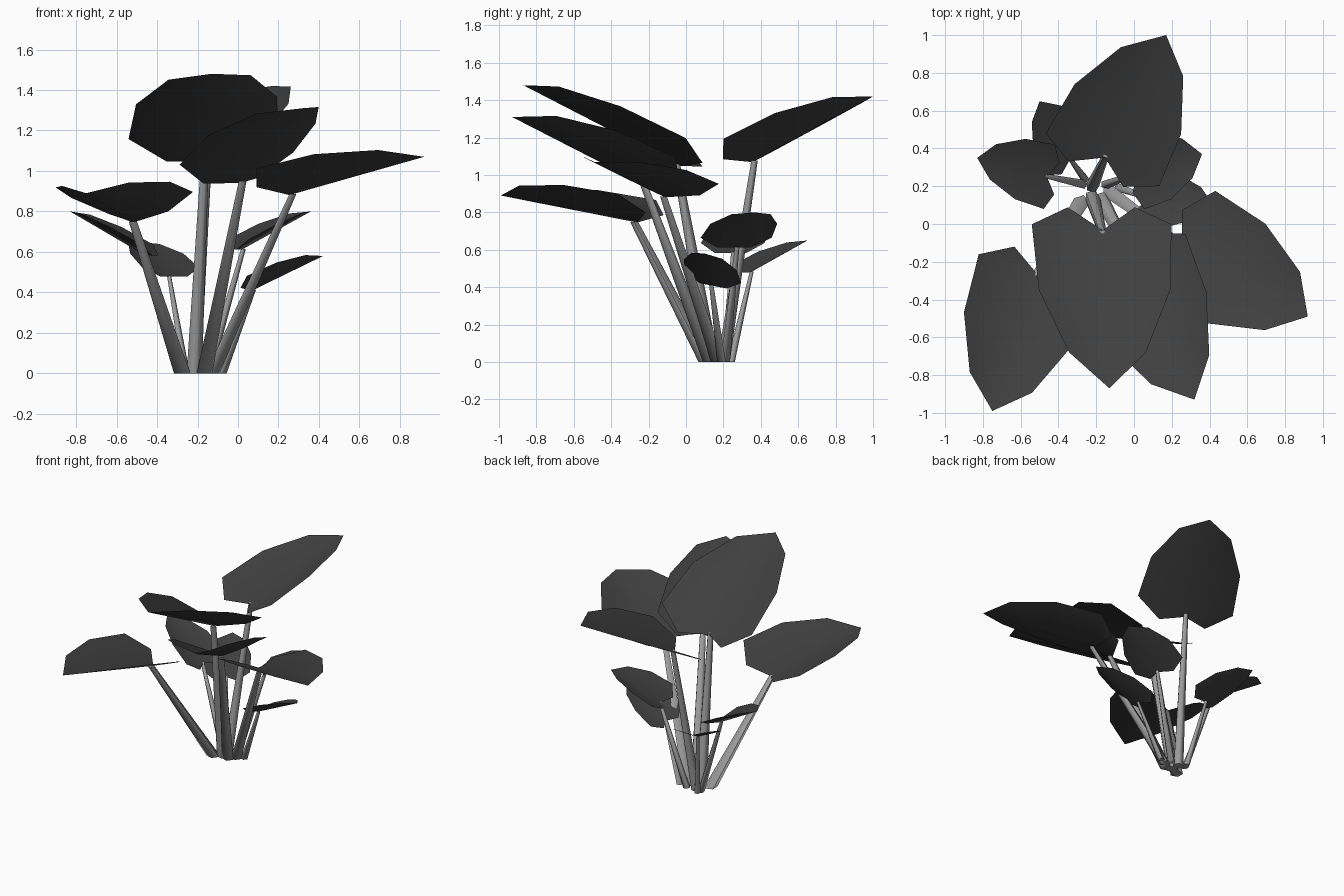
import bpy
import bmesh
import math
from mathutils import Vector

cube = bpy.data.objects.get("Cube")
if cube:
    bpy.data.objects.remove(cube, do_unlink=True)


def make_material(name, grey):
    mat = bpy.data.materials.new(name)
    mat.use_nodes = True
    colour = (grey, grey, grey, 1)
    mat.diffuse_color = colour
    mat.node_tree.nodes["Principled BSDF"].inputs["Base Color"].default_value = colour
    return mat


leaf_material = make_material("dark grey leaf", 0.05)
stem_material = make_material("pale grey stem", 0.33)

# Leaf outline: (rib position, edge position, half width) as fractions
OUTLINE = [(0.1, 0.0, 0.48), (0.16, 0.13, 1.0), (0.5, 0.5, 0.94), (0.83, 0.83, 0.55)]
STEM_SIDES = 5


def finish(bm, name, material, angle):
    mesh = bpy.data.meshes.new(name)
    bm.to_mesh(mesh)
    bm.free()
    mesh.materials.append(material)
    obj = bpy.data.objects.new(name, mesh)
    bpy.context.scene.collection.objects.link(obj)
    bpy.ops.object.select_all(action='DESELECT')
    obj.select_set(True)
    bpy.context.view_layer.objects.active = obj
    bpy.ops.object.shade_smooth_by_angle(angle=math.radians(angle))


def make_leaf(name, base, tip, side, cup):
    """Shallow cupped blade, with its two halves mirrored about the rib."""
    axis = tip - base
    up = side.cross(axis).normalized()
    if up.z < 0:
        up = -up
    bm = bmesh.new()
    ribs = [bm.verts.new(base + axis * rib) for rib, _, _ in OUTLINE]
    end = bm.verts.new(tip)
    for sign in (-1, 1):
        edge = [bm.verts.new(base + axis * u + side * (sign * v) + up * (cup * v * side.length))
                for _, u, v in OUTLINE]
        for i in range(len(OUTLINE) - 1):
            bm.faces.new((ribs[i], ribs[i + 1], edge[i + 1], edge[i]))
        bm.faces.new((ribs[-1], end, edge[-1]))
    bmesh.ops.recalc_face_normals(bm, faces=bm.faces)
    bm.normal_update()
    if sum(f.normal.z for f in bm.faces) < 0:
        bmesh.ops.reverse_faces(bm, faces=bm.faces)
    finish(bm, name, leaf_material, 70)


def make_stem(name, root, top, radius):
    """Tapered five-sided stalk with a level foot."""
    bm = bmesh.new()
    rings = []
    for centre, r in ((root, radius), (top, radius * 0.5)):
        rings.append([bm.verts.new(centre + Vector((r * math.cos(a), r * math.sin(a), 0)))
                      for a in (math.tau * k / STEM_SIDES for k in range(STEM_SIDES))])
    for k in range(STEM_SIDES):
        n = (k + 1) % STEM_SIDES
        bm.faces.new((rings[0][k], rings[0][n], rings[1][n], rings[1][k]))
    bm.faces.new(rings[0][::-1])
    bm.faces.new(rings[1])
    finish(bm, name, stem_material, 75)


# Each shoot: name, leaf base, leaf tip, half-width vector, cup depth, root, stem radius
SHOOTS = [
    ("back", (-.19, .28, 1.03), (.17, 1, 1.42), (.3, -.14, .03), .28, (-.22, .2), .036),
    ("front_centre", (-.17, .06, 1.0), (-.13, -.87, 1.48), (.37, 0, .02), .35, (-.22, .14), .042),
    ("front_left", (-.02, -.13, .9), (.32, -.93, 1.31), (.28, .14, .03), .38, (-.17, .13), .042),
    ("left", (.18, -.07, .86), (.92, -.49, 1.07), (.17, .28, -.03), .3, (-.13, .17), .038),
    ("front_right", (-.49, -.18, .73), (-.75, -.99, .89), (.3, -.1, .015), .42, (-.28, .11), .045),
    ("small_right", (-.42, .24, .56), (-.83, .35, .8), (.03, .17, 0), .3, (-.27, .21), .025),
    ("small_back_left", (-.02, .26, .59), (.36, .37, .8), (-.05, .19, 0), .27, (-.15, .21), .026),
    ("small_left", (.03, .14, .39), (.42, .1, .58), (.02, .15, -.03), .27, (-.08, .19), .024),
    ("small_back_right", (-.32, .31, .46), (-.5, .65, .65), (.14, .08, 0), .27, (-.26, .24), .022),
]

for name, base, tip, side, cup, root, radius in SHOOTS:
    base, tip = Vector(base), Vector(tip)
    make_leaf(name + "_leaf", base, tip, Vector(side), cup)
    make_stem(name + "_stem", Vector((*root, 0)), base.lerp(tip, 0.12), radius)
